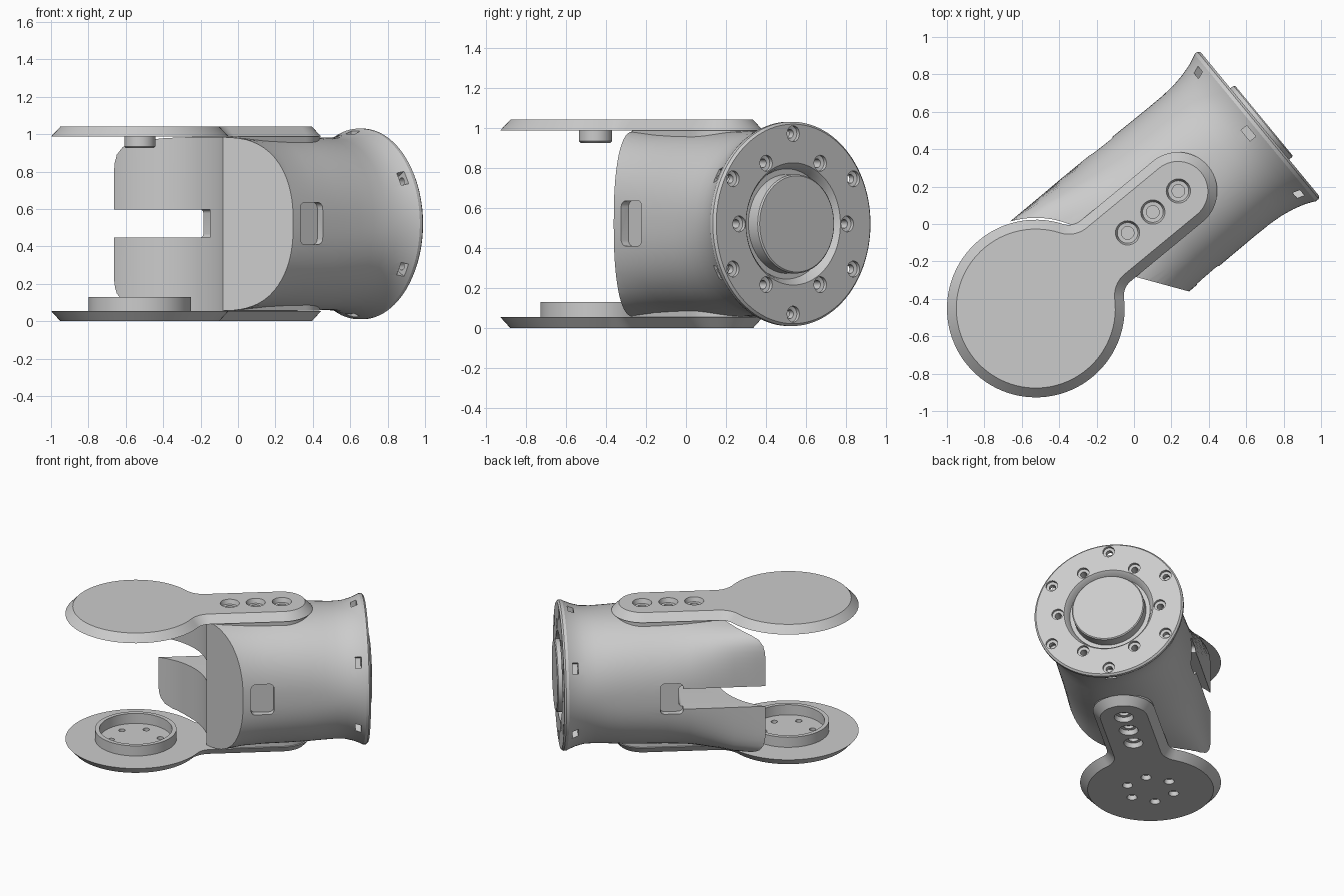
import bpy, bmesh
from math import sin, cos, pi, radians, hypot, atan2
from mathutils import Matrix, Vector

if "Cube" in bpy.data.objects:
    bpy.data.objects.remove(bpy.data.objects["Cube"])

# Local frame: x runs from the pivot disc along the arm, then is turned into place
PLACE = Matrix.Translation((-0.525, -0.452, 0)) @ Matrix.Rotation(radians(39.5), 4, 'Z')
H, MID = 1.04, 0.52


def loft(bm, rings, M=Matrix()):
    """Skin a list of equal-length point rings and cap both ends."""
    vs = [[bm.verts.new(M @ Vector(p)) for p in r] for r in rings]
    n = len(vs[0])
    for a, b in zip(vs, vs[1:]):
        for i in range(n):
            j = (i + 1) % n
            bm.faces.new((a[i], a[j], b[j], b[i]))
    bm.faces.new(vs[0][::-1])
    bm.faces.new(vs[-1])


def lathe(bm, prof, M=Matrix(), n=32):
    loft(bm, [[(r * cos(2*pi*i/n), r * sin(2*pi*i/n), z) for i in range(n)]
              for r, z in prof], M)


def prism(bm, pts, z0, z1, M=Matrix()):
    loft(bm, [[(x, y, z) for x, y in pts] for z in (z0, z1)], M)


def rrect(x0, x1, y0, y1, r, n=5):
    pts = []
    for k, (cx, cy) in enumerate(((x1-r, y1-r), (x0+r, y1-r), (x0+r, y0+r), (x1-r, y0+r))):
        for i in range(n + 1):
            a = pi/2 * (k + i / n)
            pts.append((cx + r * cos(a), cy + r * sin(a)))
    return pts


def make(name, bm):
    bmesh.ops.recalc_face_normals(bm, faces=bm.faces)
    me = bpy.data.meshes.new(name)
    bm.to_mesh(me)
    bm.free()
    ob = bpy.data.objects.new(name, me)
    bpy.context.collection.objects.link(ob)
    return ob


def cut(ob, bm):
    tool = make("cutter", bm)
    tool.hide_render = True
    m = ob.modifiers.new("cut", 'BOOLEAN')
    m.operation, m.solver, m.object = 'DIFFERENCE', 'EXACT', tool
    bpy.context.view_layer.objects.active = ob
    bpy.ops.object.modifier_apply(modifier=m.name)
    bpy.data.objects.remove(tool)


def finish(ob, angle=28):
    ob.data.transform(PLACE)
    bpy.ops.object.select_all(action='DESELECT')
    ob.select_set(True)
    bpy.context.view_layer.objects.active = ob
    bpy.ops.object.shade_smooth_by_angle(angle=radians(angle))


# Sleeve: squarish at the open end, flaring to a round flange with a recessed plug
def section(u, b, c, n, N=96):
    pts = []
    for i in range(N):
        a = 2*pi*(i + .5)/N
        ca, sa = cos(a), sin(a)
        k = (abs(ca)**n + abs(sa)**n) ** (-1/n)
        pts.append((u, b * k * ca, MID + c * k * sa))
    return pts


stations = [(.10, .447, .455, 11), (.25, .447, .460, 9), (.40, .448, .465, 5.5),
            (.55, .450, .466, 3.4), (.70, .451, .466, 2.6), (.85, .449, .466, 2.4),
            (1.0, .447, .466, 2.35), (1.15, .446, .463, 2.3), (1.25, .447, .461, 2.2),
            (1.33, .453, .461, 2.1), (1.40, .466, .468, 2), (1.46, .483, .483, 2),
            (1.505, .502, .502, 2), (1.52, .510, .510, 2), (1.54, .510, .510, 2)]
face = [(1.552, .498), (1.552, .305), (1.535, .290), (1.50, .275), (1.50, .247),
        (1.573, .247), (1.58, .240)]
bm = bmesh.new()
loft(bm, [section(*s) for s in stations] + [section(u, r, r, 2) for u, r in face])
sleeve = make("sleeve", bm)

# Swing clearance around the pivot, opened wider on one side
arc = [(.485 * cos(radians(a)), .485 * sin(radians(a))) for a in range(90, -17, -2)]
bm = bmesh.new()
prism(bm, arc + [(.69, -.45), (.83, -.65), (-.6, -.65), (-.6, .485)], -.2, 1.3)
cut(sleeve, bm)

# Slot in the long wing, and the rounded side pockets
XZ = Matrix(((1, 0, 0, 0), (0, 0, 1, 0), (0, 1, 0, 0), (0, 0, 0, 1)))
bm = bmesh.new()
prism(bm, rrect(-.2, .77, .447, .597, .02), 0, .6, XZ)
cut(sleeve, bm)
for s in (1, -1):
    bm = bmesh.new()
    prism(bm, rrect(.745, .9, .41, .635, .03), s * .4, s * .6, XZ)
    cut(sleeve, bm)

# Counterbored flange holes in two circles, with a nut window for each outer hole
holes, windows = bmesh.new(), bmesh.new()
for k in range(6):
    for r, a in ((.35, k*pi/3), (.45, k*pi/3 + pi/6)):
        M = (Matrix.Translation((1.552, 0, MID)) @ Matrix.Rotation(a, 4, 'X')
             @ Matrix.Translation((0, r, 0)) @ Matrix.Rotation(pi/2, 4, 'Y'))
        lathe(holes, [(.04, .05), (.04, -.02), (.022, -.025), (.022, -.11)], M, 20)
    M = Matrix.Translation((0, 0, MID)) @ Matrix.Rotation(k*pi/3 + pi/6 - pi/2, 4, 'X')
    prism(windows, [(1.453, -.038), (1.493, -.038), (1.493, .038), (1.453, .038)], .41, .56, M)
cut(sleeve, holes)
cut(sleeve, windows)
finish(sleeve)


# Keyhole-shaped side plates: disc blended into a round-ended arm, chamfered outwards
def keyhole(inset, z):
    R, w, f, tip = .475 - inset, .21 - inset, .10 + inset, .985
    cv, d = w + f, R + f
    cu = (d*d - cv*cv) ** .5
    t = atan2(cv, cu)
    half = [(tip + w * cos(a), w * sin(a)) for a in [pi/2 * i/14 for i in range(15)]]
    half += [(cu + f * cos(a), cv + f * sin(a))
             for a in [-pi/2 - (pi/2 - t) * i/10 for i in range(11)]]
    half += [(R * cos(a), R * sin(a)) for a in [t + (pi - t) * i/36 for i in range(1, 37)]]
    return [(x, y, z) for x, y in half + [(x, -y) for x, y in half[-2:0:-1]]]


for name, outer, inner, out in (("lower_plate", 0, .055, -1), ("upper_plate", H, H - .053, 1)):
    bm = bmesh.new()
    loft(bm, [keyhole(.05, outer), keyhole(0, inner)])
    plate = make(name, bm)
    bm = bmesh.new()
    spots = [(u, 0, .065, .034) for u in (.636, .811, .988)]
    if out < 0:
        spots += [(.165*cos(k*pi/3), .165*sin(k*pi/3), .035, .022) for k in range(6)]
    for x, y, big, small in spots:
        M = Matrix.Translation((x, y, outer)) @ Matrix.Diagonal((1, 1, out, 1))
        lathe(bm, [(big, .03), (big, 0), (big * .85, -.032), (small, -.033), (small, -.1)], M, 28)
    cut(plate, bm)
    finish(plate)

    # Flat seat joining the arm of the plate to the round sleeve
    bm = bmesh.new()
    pad = [(.53, .2), (.53, -.2)] + [(.985 + .2 * cos(a), .2 * sin(a))
                                     for a in [-pi/2 + pi * i/24 for i in range(25)]]
    prism(bm, pad, inner - out * .001, inner - out * .07)
    finish(make(name + "_seat", bm))

# Bearing ring on the lower disc
bm = bmesh.new()
lathe(bm, [(.275, .054), (.275, .13), (.245, .13), (.245, .054)], n=64)
caps = [f for f in bm.faces if len(f.verts) > 4]
bmesh.ops.delete(bm, geom=caps, context='FACES_ONLY')
finish(make("bearing_ring", bm))

# Pivot stub under the upper disc
bm = bmesh.new()
lathe(bm, [(.075, .925), (.083, .933), (.083, H - .052)], n=40)
finish(make("pivot_stub", bm))
